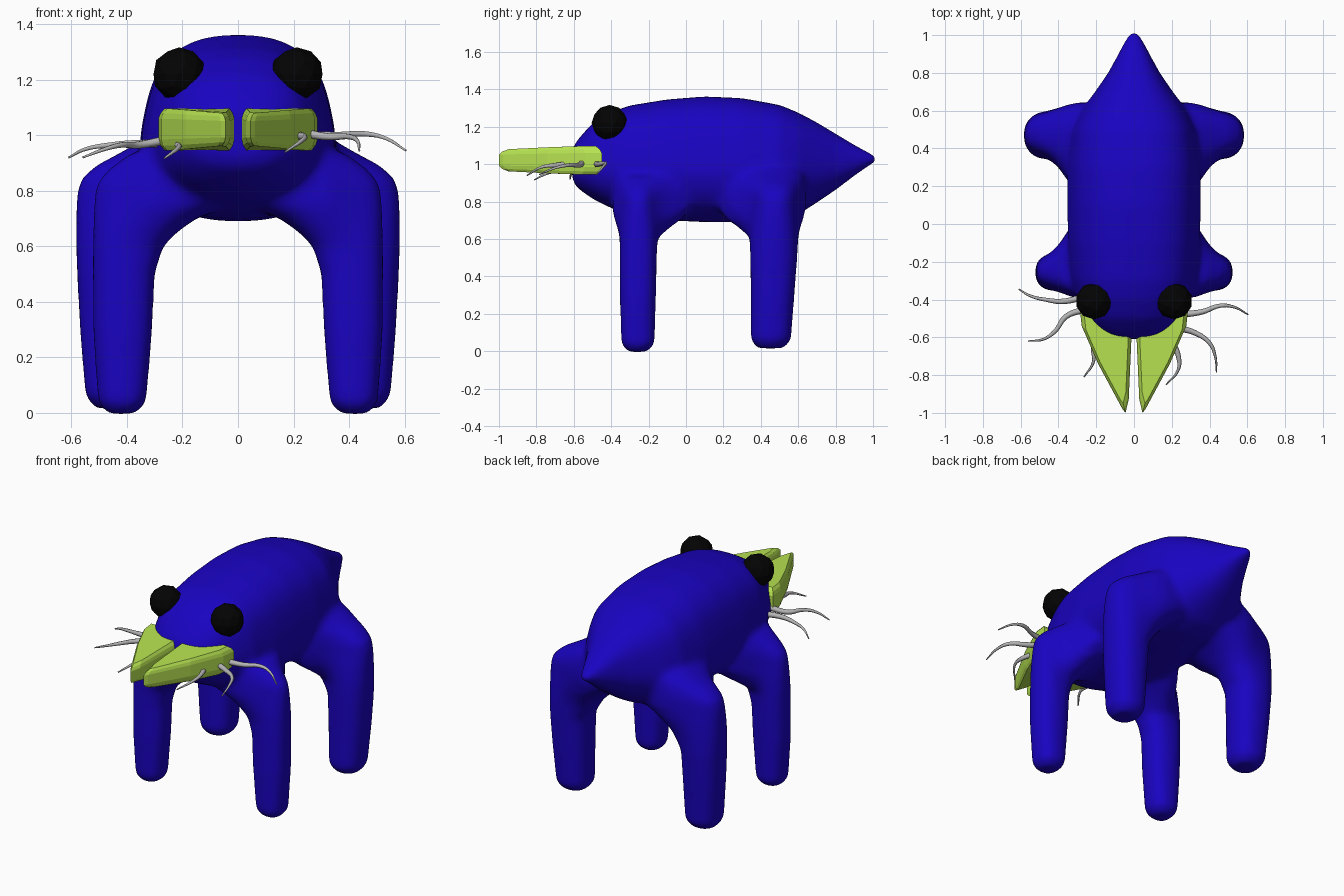
import bpy, bmesh, math
from mathutils import Vector

if "Cube" in bpy.data.objects:
    bpy.data.objects.remove(bpy.data.objects["Cube"])


def material(name, rgb):
    m = bpy.data.materials.new(name)
    m.diffuse_color = (*rgb, 1)
    m.use_nodes = True
    m.node_tree.nodes["Principled BSDF"].inputs["Base Color"].default_value = m.diffuse_color
    return m


BLUE = material("deep blue", (0.010, 0.001, 0.53))
LIME = material("lime green", (0.48, 0.78, 0.085))
BLACK = material("black", (0.001, 0.001, 0.001))
GREY = material("whisker grey", (0.46, 0.46, 0.46))


def clamp(v):
    return max(0.0, min(1.0, v))


def superellipse(n, power):
    """Unit outline, rounder or boxier depending on power."""
    pts = []
    for i in range(n):
        a = math.tau * i / n
        c, s = math.cos(a), math.sin(a)
        pts.append((math.copysign(abs(c) ** (2 / power), c),
                    math.copysign(abs(s) ** (2 / power), s)))
    return pts


def loft(bm, rings):
    """Skin a list of equal-length point rings and cap both ends."""
    vs = [[bm.verts.new(p) for p in r] for r in rings]
    n = len(vs[0])
    for a, b in zip(vs, vs[1:]):
        for i in range(n):
            j = (i + 1) % n
            bm.faces.new((a[i], a[j], b[j], b[i]))
    bm.faces.new(vs[0][::-1])
    bm.faces.new(vs[-1])


def finish(bm, name, mat):
    bmesh.ops.recalc_face_normals(bm, faces=bm.faces[:])
    me = bpy.data.meshes.new(name)
    bm.to_mesh(me)
    bm.free()
    ob = bpy.data.objects.new(name, me)
    me.materials.append(mat)
    bpy.context.collection.objects.link(ob)
    return ob


# Body: y, half width, bottom z, top z
TORSO = [(-.608, .11, .92, 1.08), (-.588, .17, .88, 1.12), (-.55, .215, .85, 1.165),
         (-.5, .255, .815, 1.22), (-.4, .30, .765, 1.28), (-.3, .335, .73, 1.315),
         (-.1, .354, .70, 1.347), (.1, .358, .69, 1.363), (.3, .358, .69, 1.354),
         (.5, .335, .70, 1.318), (.6, .285, .73, 1.277), (.7, .210, .795, 1.224),
         (.8, .140, .862, 1.164), (.9, .086, .937, 1.105), (.97, .052, .985, 1.067),
         (1.02, .022, 1.012, 1.046)]

# Legs: z, inner x, outer x, front y, back y
FRONT_LEG = [(-.004, .37, .47, -.31, -.21), (.036, .33, .505, -.347, -.167),
             (.3, .308, .523, -.354, -.16), (.5, .30, .524, -.354, -.156),
             (.6, .268, .524, -.355, -.152), (.65, .22, .523, -.357, -.150),
             (.70, .15, .522, -.358, -.148), (.76, 0, .52, -.36, -.146),
             (.83, 0, .51, -.355, -.15), (.88, 0, .465, -.35, -.155),
             (.94, 0, .38, -.345, -.16)]
REAR_LEG = [(.016, .38, .515, .38, .525), (.06, .343, .55, .346, .562),
            (.3, .335, .57, .346, .58), (.5, .328, .58, .343, .595),
            (.6, .268, .584, .34, .60), (.66, .21, .584, .34, .603),
            (.71, .14, .584, .34, .606), (.78, 0, .582, .342, .61),
            (.84, 0, .57, .345, .61), (.89, 0, .515, .35, .605),
            (.94, 0, .42, .36, .60), (.98, 0, .35, .37, .58)]


def torso_point(c, s, y, w, b, t):
    """Flanks lean inward above the belly."""
    lean = 1 - .07 * clamp((s + .2) / .5)
    return (w * lean * c, y, (b + t) / 2 + (t - b) / 2 * s)


def leg_point(c, s, side, z, xi, xo, y0, y1):
    """Shoulders spread along the flank, mostly toward mid-body."""
    x = (xi + xo) / 2 + (xo - xi) / 2 * c
    mid = (y0 + y1) / 2
    y = mid + (y1 - y0) / 2 * s
    spread = .12 * min(1.2, max(0, (.49 - x) / .14)) ** 2 * clamp((z - .6) / .14)
    inward = -1 if mid > 0 else 1
    y += spread * s * (1 if s * inward > 0 else .2)
    return (side * x, y, z)


bm = bmesh.new()
oval = superellipse(40, 2.45)
loft(bm, [[torso_point(c, s, *row) for c, s in oval] for row in TORSO])
block = superellipse(40, 2.4)
for leg in (FRONT_LEG, REAR_LEG):
    for side in (-1, 1):
        loft(bm, [[leg_point(c, s, side, *row) for c, s in block] for row in leg])
body = finish(bm, "body_and_legs", BLUE)

# Fuse torso and legs into one skin with soft joins
fuse = body.modifiers.new("fuse", 'REMESH')
fuse.mode = 'VOXEL'
fuse.voxel_size = 0.016
fuse.use_smooth_shade = True
soft = body.modifiers.new("soften", 'SMOOTH')
soft.factor = 0.5
soft.iterations = 18

# Beak: two flat pointed halves with chamfered rims, thinner at the tip
OUTLINE = [(.012, -.57), (.15, -.45), (.287, -.45), (.277, -.54), (.19, -.74),
           (.062, -.978), (.045, -1.0), (.028, -.93)]
CX, CY = .13, -.66


def beak_point(x, y, z, k, side):
    thin = 1 - .22 * clamp((-.6 - y) / .4)
    return (side * (CX + (x - CX) * k), CY + (y - CY) * k, 1.022 + (z - 1.022) * thin)


for side, name in ((-1, "beak_right"), (1, "beak_left")):
    bm = bmesh.new()
    loft(bm, [[beak_point(x, y, z, k, side) for x, y in OUTLINE]
              for z, k in ((.945, .85), (.962, .95), (.985, 1), (1.06, 1),
                           (1.08, .95), (1.097, .85))])
    finish(bm, name, LIME)

# Eyes
for side, name in ((-1, "eye_right"), (1, "eye_left")):
    bm = bmesh.new()
    bmesh.ops.create_icosphere(bm, subdivisions=2, radius=.097)
    bmesh.ops.translate(bm, verts=bm.verts[:], vec=Vector((side * .212, -.408, 1.22)))
    finish(bm, name, BLACK)

# Whiskers: three wavy tapered strands each side
LEFT = [[(.25, -.48, 1.0), (.36, -.465, 1.0), (.46, -.432, 1.005), (.53, -.44, .99), (.605, -.48, .945)],
        [(.23, -.55, 1.01), (.32, -.575, .995), (.40, -.63, .995), (.43, -.70, .98), (.437, -.785, .945)],
        [(.20, -.62, 1.0), (.235, -.70, .995), (.235, -.77, .985), (.17, -.85, .94)]]
RIGHT = [[(-.26, -.385, .97), (-.38, -.41, .97), (-.46, -.402, .965), (-.55, -.38, .95), (-.61, -.345, .92)],
         [(-.25, -.45, .985), (-.36, -.49, .965), (-.42, -.57, .965), (-.48, -.61, .95), (-.56, -.62, .92)],
         [(-.21, -.60, .98), (-.215, -.66, .965), (-.215, -.73, .955), (-.265, -.81, .917)]]
for name, strands in (("whiskers_left", LEFT), ("whiskers_right", RIGHT)):
    cu = bpy.data.curves.new(name, 'CURVE')
    cu.dimensions = '3D'
    cu.bevel_depth = .018
    cu.bevel_resolution = 1
    cu.resolution_u = 5
    cu.use_fill_caps = True
    cu.materials.append(GREY)
    for pts in strands:
        sp = cu.splines.new('BEZIER')
        sp.bezier_points.add(len(pts) - 1)
        for i, (bp, p) in enumerate(zip(sp.bezier_points, pts)):
            bp.co = p
            bp.handle_left_type = bp.handle_right_type = 'AUTO'
            bp.radius = 1 - .8 * i / (len(pts) - 1)
    bpy.context.collection.objects.link(bpy.data.objects.new(name, cu))
